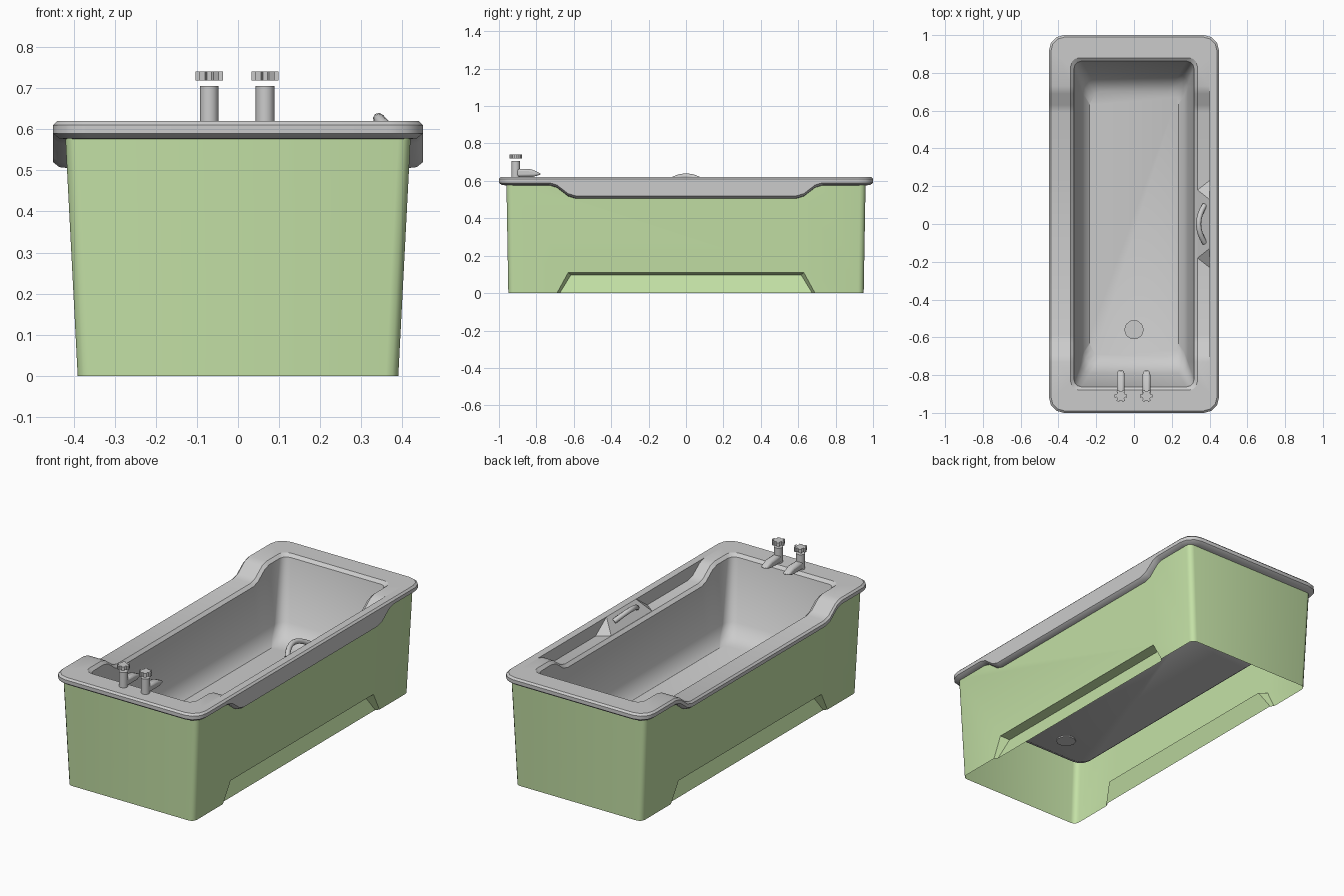
import bpy, bmesh, math
from mathutils import Vector

if "Cube" in bpy.data.objects:
    bpy.data.objects.remove(bpy.data.objects["Cube"])

green = bpy.data.materials.new("green_panel")
green.diffuse_color = (0.55, 0.75, 0.38, 1)
green.use_nodes = True
green.node_tree.nodes["Principled BSDF"].inputs["Base Color"].default_value = green.diffuse_color

# y positions along the long sides and how far the rim drops there
DIP = [(0.73, 0.0), (0.69, 0.012), (0.63, 0.058), (0.59, 0.07)]
SIDE = [(-y, d) for y, d in DIP] + [(y, d) for y, d in reversed(DIP)]


def make(name, faces, mat=None, angle=32):
    """Object from a list of faces given as point lists; shared points are welded."""
    bm = bmesh.new()
    for f in faces:
        bm.faces.new([bm.verts.new(p) for p in f])
    bmesh.ops.remove_doubles(bm, verts=bm.verts[:], dist=1e-5)
    me = bpy.data.meshes.new(name)
    bm.to_mesh(me)
    bm.free()
    ob = bpy.data.objects.new(name, me)
    bpy.context.collection.objects.link(ob)
    if mat:
        me.materials.append(mat)
    smooth(ob, angle)
    return ob


def smooth(ob, angle):
    bpy.ops.object.select_all(action='DESELECT')
    ob.select_set(True)
    bpy.context.view_layer.objects.active = ob
    bpy.ops.object.shade_smooth_by_angle(angle=math.radians(angle))


def corner(hx, hy, r, z, q, n=3):
    """Rounded corner of quadrant q (0 = +x+y, counter-clockwise)."""
    sx, sy = [(1, 1), (-1, 1), (-1, -1), (1, -1)][q]
    pts = []
    for i in range(n + 1):
        a = math.pi / 2 * (q + i / n)
        pts.append((sx * (hx - r) + r * math.cos(a), sy * (hy - r) + r * math.sin(a), z))
    return pts


def ring(hx, hy, r, z, dip_left=1, dip_right=1):
    k = min(1, (hy - r - 0.01) / 0.73)
    right = [(hx, y * k, z - d * dip_right) for y, d in SIDE]
    left = [(-hx, -y * k, z - d * dip_left) for y, d in SIDE]
    return (right + corner(hx, hy, r, z, 0) + corner(hx, hy, r, z, 1)
            + left + corner(hx, hy, r, z, 2) + corner(hx, hy, r, z, 3))


def bridge(a, b, closed=True):
    n = len(a)
    return [(a[i], a[(i + 1) % n], b[(i + 1) % n], b[i]) for i in range(n if closed else n - 1)]


def prism(name, outline, place, lo, hi, angle=32):
    """Extrude a counter-clockwise 2D outline between lo and hi."""
    a = [place(u, v, lo) for u, v in outline]
    b = [place(u, v, hi) for u, v in outline]
    return make(name, bridge(a, b) + [b, a[::-1]], angle=angle)


# rim and basin: one sheet lofted from underside, over the rim, down to the floor
rings = [
    ring(0.41, 0.95, 0.04, 0.575),
    ring(0.435, 0.985, 0.07, 0.578),
    ring(0.45, 1.0, 0.08, 0.59),
    ring(0.45, 1.0, 0.08, 0.61, 1, 0),
    ring(0.44, 0.99, 0.075, 0.62, 1, 0),
    ring(0.40, 0.95, 0.06, 0.62, 1, 0),
    ring(0.399, 0.949, 0.06, 0.62),      # right side steps down to a ledge
    ring(0.335, 0.88, 0.045, 0.62),
    ring(0.318, 0.862, 0.04, 0.605),
    ring(0.285, 0.79, 0.05, 0.28, 0, 0),
    ring(0.265, 0.745, 0.06, 0.225, 0, 0),
    ring(0.235, 0.70, 0.06, 0.20, 0, 0),
]
faces = [f for a, b in zip(rings, rings[1:]) for f in bridge(a, b)]
make("rim_and_basin", faces + [rings[-1]])

# green apron, open underneath, with a sloped toe recess on both long sides
TOP = 0.58


def side_x(z):
    return 0.39 + 0.03 * z / TOP


faces = []
for q in (0, 2):
    low = corner(0.39, 0.95, 0.03, 0, q) + corner(0.39, 0.95, 0.03, 0, q + 1)
    high = corner(0.42, 0.96, 0.03, TOP, q) + corner(0.42, 0.96, 0.03, TOP, q + 1)
    faces += bridge(low, high, closed=False)
for s in (1, -1):
    P = [(s * side_x(z), y, z) for y, z in [(-0.69, 0), (-0.63, 0.11), (0.63, 0.11), (0.69, 0)]]
    Q = [(s * (side_x(z) - d), y, z) for y, z, d in
         [(-0.675, 0, 0.015), (-0.615, 0.098, 0.05), (0.615, 0.098, 0.05), (0.675, 0, 0.015)]]
    top = [(s * side_x(TOP - d), y, TOP - d) for y, d in reversed(SIDE)]
    wall = ([(s * 0.39, -0.92, 0)] + P + [(s * 0.39, 0.92, 0), (s * 0.42, 0.93, TOP)]
            + top + [(s * 0.42, -0.93, TOP)])
    part = [wall, Q[::-1]] + [(P[i + 1], P[i], Q[i], Q[i + 1]) for i in range(3)]
    faces += part if s > 0 else [f[::-1] for f in part]
make("apron", faces, green)

# sloped mount on the right ledge
a, b = (0.336, -0.18, 0.551), (0.336, 0.18, 0.551)
c, d = (0.40, -0.13, 0.62), (0.40, 0.13, 0.62)
e, f = (0.40, -0.23, 0.55), (0.40, 0.23, 0.55)
make("handle_mount", [(a, c, d, b), (a, e, c), (b, d, f)], angle=10)

# curved grab handle
cu = bpy.data.curves.new("grab_handle", 'CURVE')
cu.dimensions = '3D'
cu.bevel_depth = 0.014
cu.bevel_resolution = 2
cu.use_fill_caps = True
sp = cu.splines.new('POLY')
sp.points.add(8)
for i, p in enumerate(sp.points):
    t = i / 4 - 1
    bow = 1 - t * t
    p.co = (0.375 - 0.033 * bow, 0.1 * t, 0.59 + 0.036 * bow, 1)
tmp = bpy.data.objects.new("handle_path", cu)
bpy.context.collection.objects.link(tmp)
me = bpy.data.meshes.new_from_object(tmp.evaluated_get(bpy.context.evaluated_depsgraph_get()))
bpy.data.objects.remove(tmp)
handle = bpy.data.objects.new("grab_handle", me)
bpy.context.collection.objects.link(handle)
smooth(handle, 50)


def circle(r, n):
    return [(r * math.cos(2 * math.pi * i / n), r * math.sin(2 * math.pi * i / n)) for i in range(n)]


# drain cap
prism("drain", circle(0.052, 10), lambda u, v, w: (u, v - 0.56, w), 0.193, 0.208)

# two taps: post, star-shaped knob and spout
star = []
for i in range(6):
    for da, r in ((-17, 0.024), (-13, 0.034), (13, 0.034), (17, 0.024)):
        t = math.radians(60 * i + da)
        star.append((r * math.cos(t), r * math.sin(t)))
spout = [(-0.91, 0.622), (-0.815, 0.622), (-0.77, 0.636), (-0.825, 0.662), (-0.91, 0.665)]
for side, x in (("left", -0.07), ("right", 0.066)):
    def at(u, v, w, x=x):
        return (x + u, -0.91 + v, w)
    prism(side + "_tap_post", circle(0.023, 12), at, 0.61, 0.705)
    prism(side + "_tap_knob", star, at, 0.719, 0.741, angle=20)
    ob = prism(side + "_tap_spout", spout, lambda u, v, w, x=x: (x + w, u, v), -0.021, 0.021)
    bev = ob.modifiers.new("rounding", 'BEVEL')
    bev.width = 0.011
    bev.segments = 2
    bev.limit_method = 'ANGLE'
    bev.angle_limit = math.radians(60)
